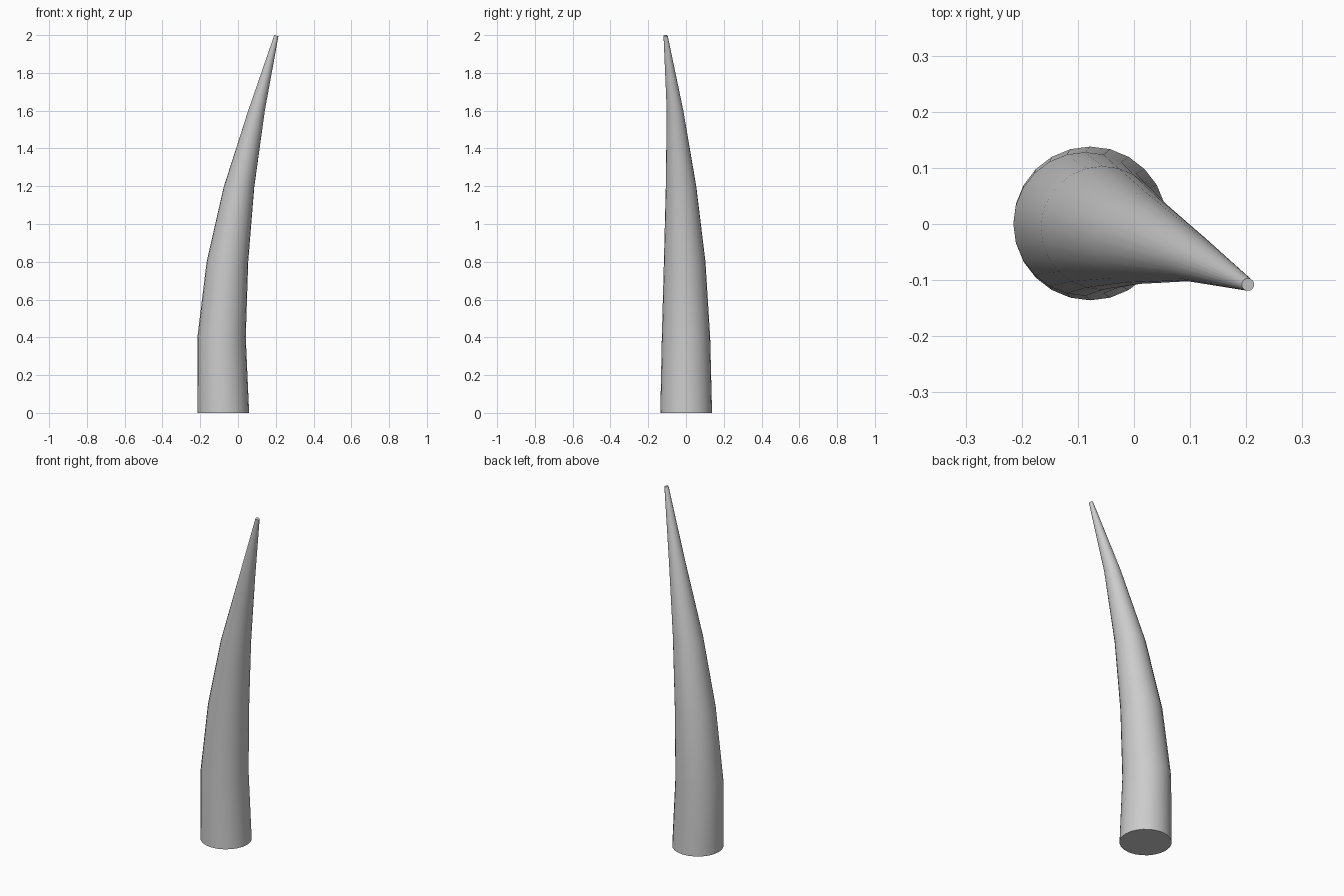
import bpy, bmesh, math

if "Cube" in bpy.data.objects:
    bpy.data.objects.remove(bpy.data.objects["Cube"])

SIDES = 24
# Spine of the horn: centre x, centre y, height, radius
RINGS = [
    (-0.078, 0.001, 0.0, 0.137),
    (-0.087, 0.000, 0.4, 0.128),
    (-0.056, -0.007, 0.8, 0.110),
    (0.005, -0.026, 1.195, 0.081),
    (0.098, -0.058, 1.6, 0.044),
    (0.203, -0.108, 1.997, 0.011),
]

# Loft the rings into a tapering, bent horn
bm = bmesh.new()
loops = []
for cx, cy, z, r in RINGS:
    loop = []
    for i in range(SIDES):
        a = 2 * math.pi * i / SIDES
        # the tip ring leans slightly with the bend
        dz = -0.25 * r * math.cos(a) if z > 1.9 else 0.0
        loop.append(bm.verts.new((cx + r * math.cos(a), cy + r * math.sin(a), z + dz)))
    loops.append(loop)
for lo, hi in zip(loops, loops[1:]):
    for i in range(SIDES):
        j = (i + 1) % SIDES
        bm.faces.new((lo[i], lo[j], hi[j], hi[i]))

# Flat caps at base and tip
bm.faces.new(loops[0][::-1])
bm.faces.new(loops[-1])

mesh = bpy.data.meshes.new("horn")
bm.to_mesh(mesh)
bm.free()
horn = bpy.data.objects.new("horn", mesh)
bpy.context.collection.objects.link(horn)

# Smooth sides, crisp cap edges
bpy.context.view_layer.objects.active = horn
horn.select_set(True)
bpy.ops.object.shade_smooth_by_angle(angle=math.radians(40))
